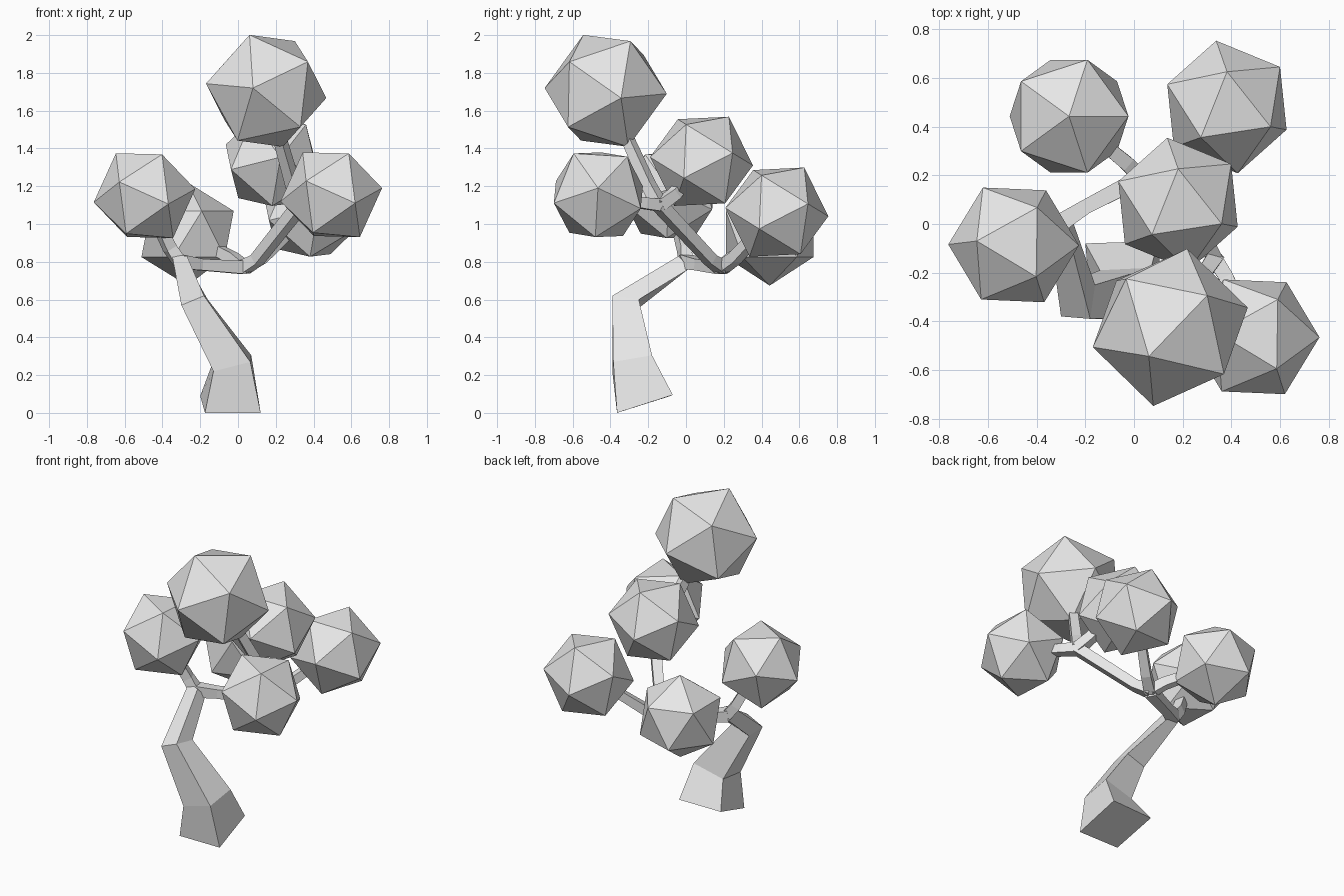
import bpy
import bmesh
from mathutils import Matrix, Vector

if "Cube" in bpy.data.objects:
    bpy.data.objects.remove(bpy.data.objects["Cube"], do_unlink=True)

# One plain colour for the whole tree
grey = bpy.data.materials.new("pale_grey")
grey.use_nodes = True
grey.diffuse_color = (0.8, 0.8, 0.8, 1)
grey.node_tree.nodes["Principled BSDF"].inputs["Base Color"].default_value = grey.diffuse_color


def add_object(name, bm, matrix=None):
    """Turn a bmesh into a flat shaded object."""
    bmesh.ops.recalc_face_normals(bm, faces=bm.faces)
    mesh = bpy.data.meshes.new(name)
    bm.to_mesh(mesh)
    bm.free()
    mesh.materials.append(grey)
    obj = bpy.data.objects.new(name, mesh)
    bpy.context.collection.objects.link(obj)
    if matrix:
        obj.matrix_world = matrix
    return obj


def loft(name, rings):
    """Skin a row of four-cornered rings and cap both ends."""
    bm = bmesh.new()
    loops = [[bm.verts.new(corner) for corner in ring] for ring in rings]
    for low, high in zip(loops, loops[1:]):
        for i in range(4):
            j = (i + 1) % 4
            bm.faces.new((low[i], low[j], high[j], high[i]))
    bm.faces.new(loops[0])
    bm.faces.new(loops[-1])
    return add_object(name, bm)


def limb(name, path, widths):
    """Sweep a tapering square section along a path."""
    points = [Vector(p) for p in path]
    rings = []
    for i, point in enumerate(points):
        ahead = points[min(i + 1, len(points) - 1)]
        behind = points[max(i - 1, 0)]
        along = (ahead - behind).normalized()
        side = along.cross(Vector((0, 0, 1))).normalized()
        up = side.cross(along)
        h = widths[i] / 2
        rings.append([point + side * h * a + up * h * b
                      for a, b in ((-1, -1), (1, -1), (1, 1), (-1, 1))])
    return loft(name, rings)


def clump(name, centre, radius, pole, neighbour):
    """A twenty-sided leaf ball, turned by two neighbouring corners."""
    z = Vector(pole).normalized()
    x = Vector(neighbour)
    x = (x - z * x.dot(z)).normalized()
    turn = Matrix((x, z.cross(x), z)).transposed().to_4x4()
    bm = bmesh.new()
    bmesh.ops.create_icosphere(bm, subdivisions=1, radius=radius)
    return add_object(name, bm, Matrix.Translation(centre) @ turn)


# Crooked trunk, rings running front right, front left, back left, back right
loft("trunk", [
    [(-.175, -.365, 0), (.12, -.365, 0), (.1, -.07, .095), (-.2, -.08, .09)],
    [(-.13, -.39, .22), (.065, -.385, .27), (.07, -.18, .305), (-.14, -.19, .25)],
    [(-.3, -.38, .57), (-.18, -.39, .62), (-.16, -.25, .6), (-.29, -.25, .555)],
    [(-.35, -.02, .84), (-.27, -.04, .83), (-.255, .02, .765), (-.335, .03, .775)],
])

# Leaf balls share a few orientations
LEAN_BACK = ((-.044, .272, -.022), (0, .149, .237))
LEAN_SIDE = ((.268, -.002, .035), (.137, .219, -.07))
UPRIGHT = ((0, 0, 1), (1, 0, .5))
LEAN_FRONT = ((-.07, -.325, .015), (.222, -.195, .155))

CLUMPS = {
    "right": ((-.495, -.086, 1.15), .271, LEAN_SIDE),
    "left": ((.494, -.464, 1.155), .271, LEAN_SIDE),
    "middle": ((.181, .082, 1.332), .277, LEAN_BACK),
    "back_left": ((.382, .481, 1.063), .277, LEAN_BACK),
    "back_right": ((-.267, .443, .947), .273, UPRIGHT),
    "top": ((.149, -.425, 1.705), .331, LEAN_FRONT),
}
for place, (centre, radius, (pole, neighbour)) in CLUMPS.items():
    clump(place + "_leaf_clump", centre, radius, pole, neighbour)

# Forks where the branches part
low_fork = (-.31, 0, .8)
mid_fork = (.03, .19, .77)
high_fork = (.33, -.14, 1.1)

# Main branches between the forks
limb("lower_branch", [low_fork, (-.2, .07, .785), mid_fork], (.075, .06, .07))
limb("upper_branch", [mid_fork, (.1, .13, .81), high_fork], (.07, .06, .065))

# Twigs that reach into the leaf balls
TWIGS = {
    "right": (low_fork, (-.36, -.01, .87)),
    "left": (high_fork, (.38, -.22, 1.11)),
    "middle": (high_fork, (.29, -.06, 1.16)),
    "back_left": (mid_fork, (.12, .26, .82)),
    "back_right": (mid_fork, (-.03, .25, .82)),
    "top": (high_fork, (.29, -.2, 1.21)),
}
for place, (start, bend) in TWIGS.items():
    tip = Vector(bend).lerp(Vector(CLUMPS[place][0]), .7)
    limb(place + "_twig", [start, bend, tip], (.065, .06, .05))
